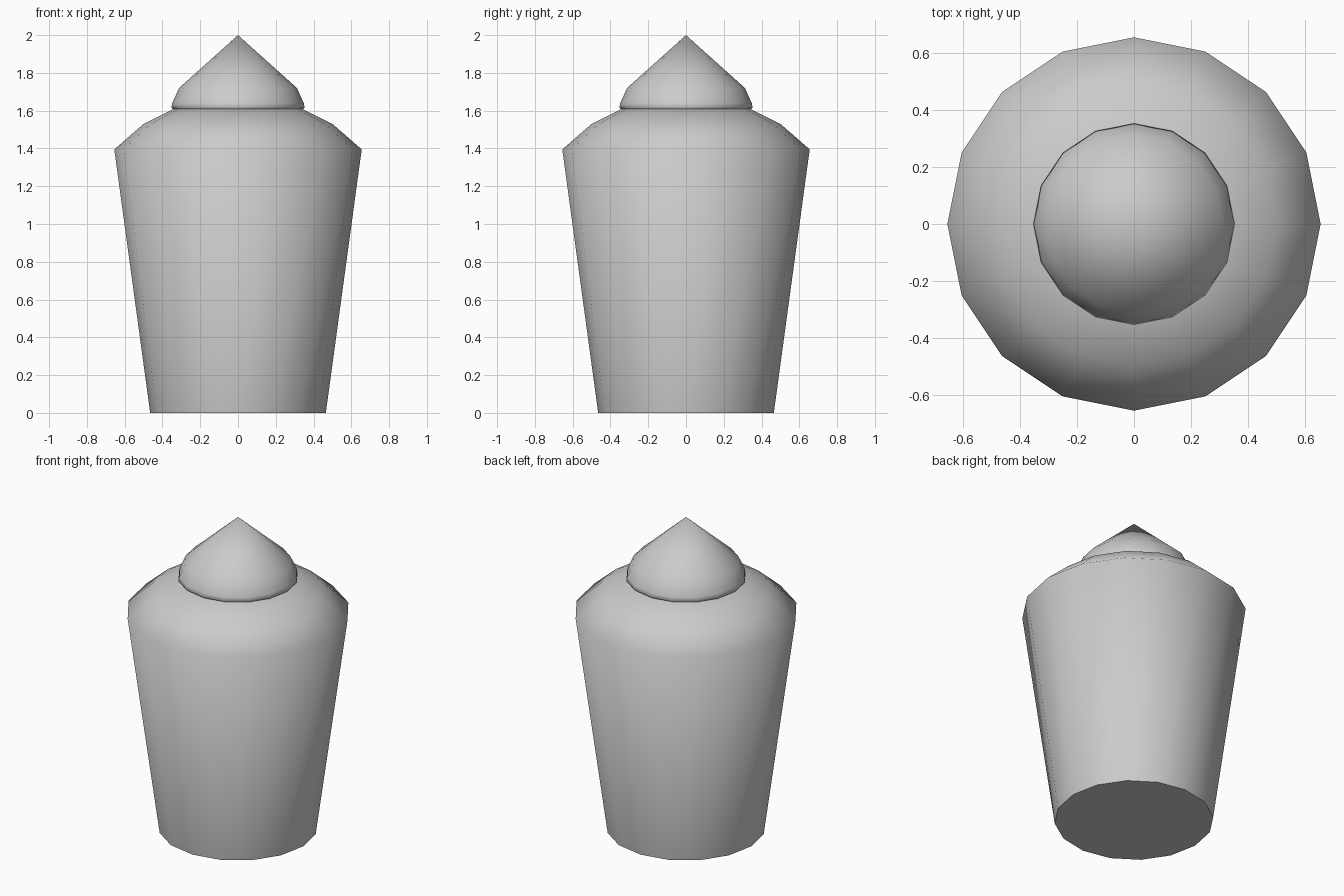
import bpy
import bmesh
import math

SIDES = 16

cube = bpy.data.objects.get("Cube")
if cube:
    bpy.data.objects.remove(cube, do_unlink=True)

# Single plain grey finish
grey = bpy.data.materials.new("plain_grey")
grey.use_nodes = True
colour = (0.6, 0.6, 0.6, 1)
grey.diffuse_color = colour
grey.node_tree.nodes["Principled BSDF"].inputs["Base Color"].default_value = colour


def turned_part(name, profile):
    """Revolve (radius, height) points around z; close open ends with caps."""
    bm = bmesh.new()
    rings = []
    for radius, z in profile:
        if radius == 0:
            rings.append([bm.verts.new((0, 0, z))] * SIDES)
            continue
        angles = [math.tau * i / SIDES for i in range(SIDES)]
        rings.append([bm.verts.new((radius * math.cos(a), radius * math.sin(a), z))
                      for a in angles])
    for low, high in zip(rings, rings[1:]):
        for i in range(SIDES):
            j = (i + 1) % SIDES
            corners = dict.fromkeys((low[i], low[j], high[j], high[i]))
            bm.faces.new(list(corners))
    for ring in (rings[0], rings[-1]):
        if ring[0] is not ring[1]:
            bm.faces.new(ring)
    bmesh.ops.recalc_face_normals(bm, faces=bm.faces)
    mesh = bpy.data.meshes.new(name)
    bm.to_mesh(mesh)
    bm.free()
    mesh.materials.append(grey)
    part = bpy.data.objects.new(name, mesh)
    bpy.context.collection.objects.link(part)
    bpy.ops.object.select_all(action="DESELECT")
    part.select_set(True)
    bpy.context.view_layer.objects.active = part
    bpy.ops.object.shade_smooth_by_angle(angle=math.radians(65))
    return part


# Tapered body with sloping shoulder
turned_part("body", [(0.465, 0), (0.655, 1.395), (0.5, 1.53), (0.34, 1.61)])

# Pointed lid with a slight overhang
turned_part("lid", [(0.34, 1.605), (0.353, 1.615), (0.348, 1.64),
                    (0.312, 1.72), (0, 2)])
